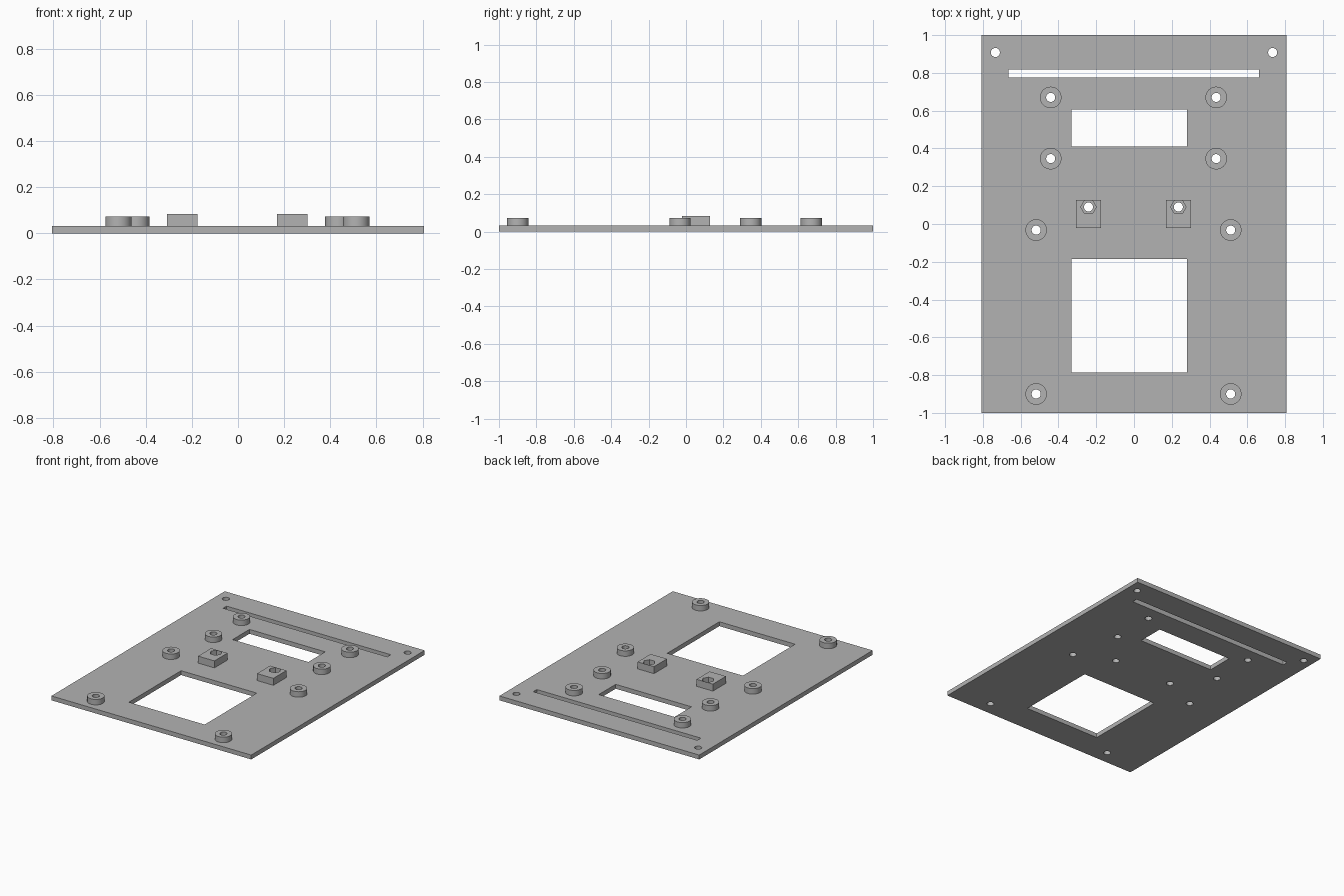
import bpy, bmesh, math
from mathutils import Matrix, Vector

cube = bpy.data.objects.get("Cube")
if cube:
    bpy.data.objects.remove(cube, do_unlink=True)

grey = bpy.data.materials.new("plain grey")
grey.use_nodes = True
colour = (0.45, 0.45, 0.45, 1)
grey.diffuse_color = colour
grey.node_tree.nodes["Principled BSDF"].inputs["Base Color"].default_value = colour

PLATE_TOP = 0.032
BOSS_TOP = 0.072
BLOCK_TOP = 0.083
HOLE_R = 0.024
CENTRE_X = -0.003


def add_box(bm, x0, x1, y0, y1, z0, z1):
    size = Matrix.Diagonal((x1 - x0, y1 - y0, z1 - z0, 1))
    place = Matrix.Translation(((x0 + x1) / 2, (y0 + y1) / 2, (z0 + z1) / 2))
    bmesh.ops.create_cube(bm, size=1, matrix=place @ size)


def add_prism(bm, x, y, r, z0, z1, sides=40):
    bmesh.ops.create_cone(bm, cap_ends=True, segments=sides, radius1=r, radius2=r,
                          depth=z1 - z0, matrix=Matrix.Translation((x, y, (z0 + z1) / 2)))


def finish(name, bm):
    mesh = bpy.data.meshes.new(name)
    bm.to_mesh(mesh)
    bm.free()
    mesh.materials.append(grey)
    ob = bpy.data.objects.new(name, mesh)
    bpy.context.collection.objects.link(ob)
    return ob


def select(ob):
    bpy.ops.object.select_all(action="DESELECT")
    ob.select_set(True)
    bpy.context.view_layer.objects.active = ob


def cut(ob, cutter_bm):
    cutter = finish("cutter", cutter_bm)
    cutter.hide_render = True
    mod = ob.modifiers.new("openings", "BOOLEAN")
    mod.operation = "DIFFERENCE"
    mod.solver = "EXACT"
    mod.object = cutter
    select(ob)
    bpy.ops.object.modifier_apply(modifier=mod.name)
    bpy.data.objects.remove(cutter, do_unlink=True)
    bpy.ops.object.shade_smooth_by_angle(angle=math.radians(30))


# Positions mirrored about the centre of the hole pattern
SIDES = (("right", -1), ("left", 1))
bosses = [("rear", 0.438, 0.67), ("upper", 0.438, 0.346),
          ("middle", 0.515, -0.032), ("front", 0.515, -0.9)]
nut_x, nut_y = 0.238, 0.09

# Base plate with windows, slot and screw holes
bm = bmesh.new()
add_box(bm, -0.807, 0.807, -1, 1, 0, PLATE_TOP)
plate = finish("base_plate", bm)
bm = bmesh.new()
add_box(bm, -0.664, 0.662, 0.776, 0.817, -0.1, 0.1)
add_box(bm, -0.331, 0.281, 0.41, 0.605, -0.1, 0.1)
add_box(bm, -0.331, 0.281, -0.786, -0.184, -0.1, 0.1)
for _, s in SIDES:
    add_prism(bm, s * 0.734, 0.908, HOLE_R, -0.1, 0.1)
    add_prism(bm, CENTRE_X + s * nut_x, nut_y, HOLE_R, -0.1, 0.1)
    for _, x, y in bosses:
        add_prism(bm, CENTRE_X + s * x, y, HOLE_R, -0.1, 0.1)
cut(plate, bm)

for side, s in SIDES:
    # Round standoffs with a bore
    for place, x, y in bosses:
        cx = CENTRE_X + s * x
        bm = bmesh.new()
        add_prism(bm, cx, y, 0.057, PLATE_TOP, BOSS_TOP)
        boss = finish(f"{place}_standoff_{side}", bm)
        bm = bmesh.new()
        add_prism(bm, cx, y, HOLE_R, -0.1, 0.2)
        cut(boss, bm)

    # Square block with a six-sided nut pocket
    cx = CENTRE_X + s * nut_x
    bm = bmesh.new()
    add_box(bm, cx - 0.066, cx + 0.066, -0.022, 0.128, PLATE_TOP, BLOCK_TOP)
    block = finish(f"nut_block_{side}", bm)
    bm = bmesh.new()
    add_prism(bm, 0, 0, 0.041, -0.1, 0.2, sides=6)
    # Turn the pocket so that two corners point sideways
    bmesh.ops.rotate(bm, verts=bm.verts, cent=Vector(), matrix=Matrix.Rotation(math.radians(30), 3, "Z"))
    bmesh.ops.translate(bm, verts=bm.verts, vec=(cx, nut_y, 0))
    cut(block, bm)
